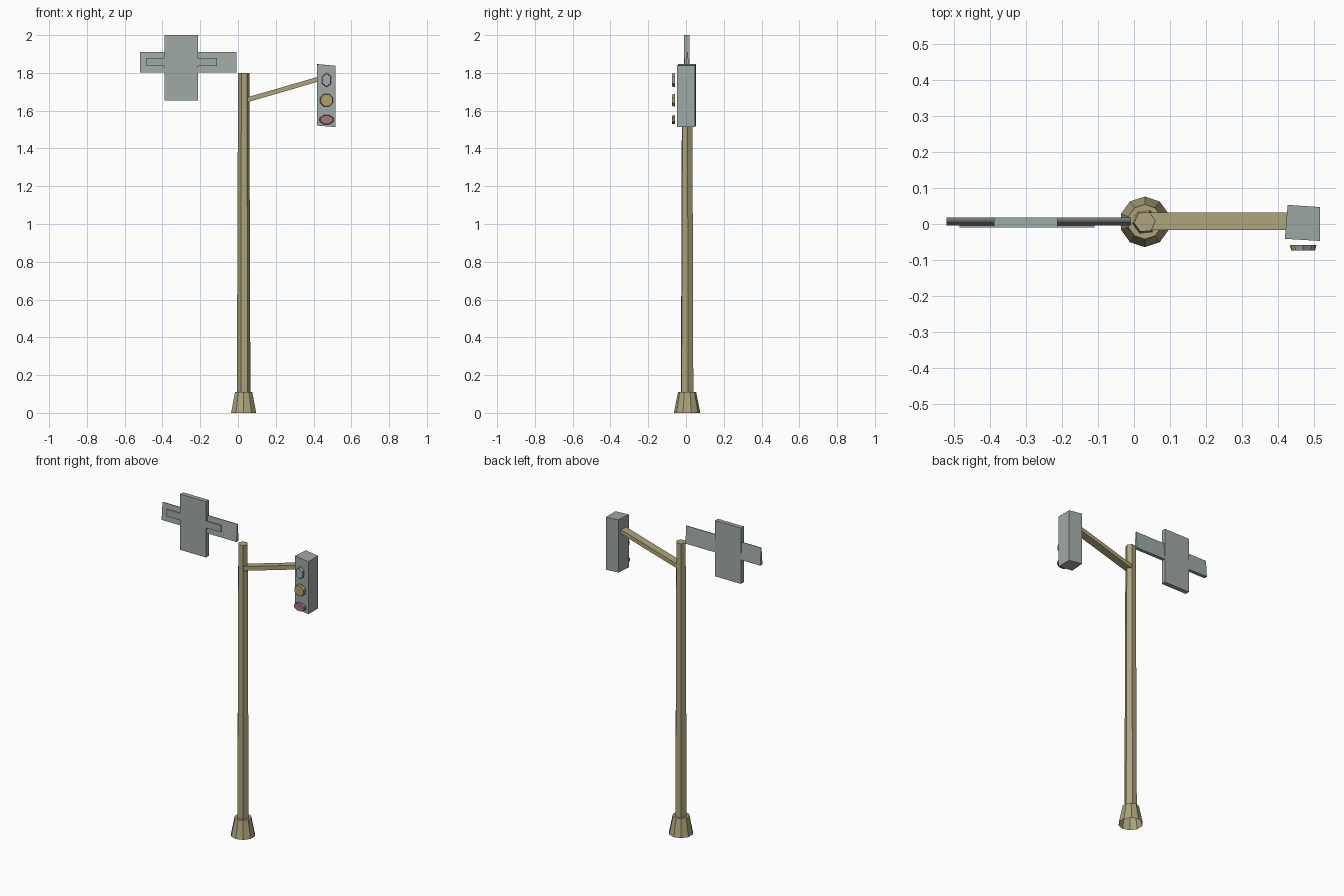
import bpy, bmesh, math
from mathutils import Vector

cube = bpy.data.objects.get("Cube")
if cube:
    bpy.data.objects.remove(cube, do_unlink=True)


def material(name, rgb):
    m = bpy.data.materials.new(name)
    m.use_nodes = True
    m.diffuse_color = (*rgb, 1)
    m.node_tree.nodes["Principled BSDF"].inputs["Base Color"].default_value = (*rgb, 1)
    return m


tan = material("tan_metal", (0.42, 0.37, 0.20))
grey = material("grey_panel", (0.35, 0.40, 0.385))
pale = material("pale_lens", (0.36, 0.40, 0.42))
amber = material("amber_lens", (0.44, 0.35, 0.15))
red = material("red_lens", (0.38, 0.19, 0.17))


def finish(name, bm, mat):
    bmesh.ops.recalc_face_normals(bm, faces=bm.faces)
    mesh = bpy.data.meshes.new(name)
    bm.to_mesh(mesh)
    bm.free()
    mesh.materials.append(mat)
    obj = bpy.data.objects.new(name, mesh)
    bpy.context.collection.objects.link(obj)
    return obj


def box(name, low, high, mat, shape=None):
    """Box between two corners; shape may shift each vertex by its side signs."""
    low, high = Vector(low), Vector(high)
    bm = bmesh.new()
    bmesh.ops.create_cube(bm, size=2)
    for v in bm.verts:
        side = v.co.copy()
        v.co = [(a + b) / 2 + s * (b - a) / 2 for a, b, s in zip(low, high, side)]
        if shape:
            v.co += Vector(shape(side))
    return finish(name, bm, mat)


def rings(name, sides, profile, centre, mat, turn=0, open_bottom=False):
    """Faceted upright shape from (radius, height) pairs."""
    bm = bmesh.new()
    loops = []
    for r, z in profile:
        loops.append([bm.verts.new((centre[0] + r * math.cos(turn + i * math.tau / sides),
                                    centre[1] + r * math.sin(turn + i * math.tau / sides), z))
                      for i in range(sides)])
    for a, b in zip(loops, loops[1:]):
        for i in range(sides):
            j = (i + 1) % sides
            bm.faces.new((a[i], a[j], b[j], b[i]))
    bm.faces.new(loops[-1])
    if not open_bottom:
        bm.faces.new(loops[0])
    return finish(name, bm, mat)


def lens(name, sides, x, z, half_w, half_h, mat, turn):
    """Faceted disc facing the front, slightly narrower at its face."""
    bm = bmesh.new()
    loops = [[bm.verts.new((x + k * half_w * math.cos(turn + i * math.tau / sides), y,
                            z + k * half_h * math.sin(turn + i * math.tau / sides)))
              for i in range(sides)] for k, y in ((1, -0.058), (0.9, -0.073))]
    for i in range(sides):
        j = (i + 1) % sides
        bm.faces.new((loops[0][i], loops[0][j], loops[1][j], loops[1][i]))
    for loop in loops:
        bm.faces.new(loop)
    return finish(name, bm, mat)


# Post and flared foot
axis = (0.03, 0.006)
rings("post_foot", 10, [(0.07, 0), (0.048, 0.11)], axis, tan, math.pi / 10, True)
rings("post", 6, [(0.036, 0.1), (0.03, 1.8)], axis, tan, 0.1)

# Sloping arm: a level bar whose outer end is raised
box("signal_arm", (0.04, -0.016, 1.642), (0.44, 0.032, 1.668), tan,
    lambda s: (0, 0, 0.116 if s.x > 0 else 0))

# Signal housing, slightly skewed
box("signal_housing", (0.422, -0.044, 1.517), (0.515, 0.05, 1.842), grey,
    lambda s: (0.004 * s.y if s.x < 0 else 0, -0.003 * s.x, -0.004 * s.x))

# Signal lenses
lens("upper_lens", 6, 0.469, 1.762, 0.028, 0.038, pale, math.pi / 6)
lens("middle_lens", 8, 0.469, 1.655, 0.037, 0.037, amber, math.pi / 8)
lens("lower_lens", 8, 0.469, 1.552, 0.04, 0.026, red, math.pi / 8)

# Street sign: wedge-shaped bar, upright panel and thin raised strip
box("sign_bar", (-0.52, -0.004, 1.803), (-0.008, 0.018, 1.91), grey,
    lambda s: (0, -0.009 * s.y if s.z > 0 else 0, 0))
box("sign_panel", (-0.388, -0.010, 1.655), (-0.212, 0.018, 2.0), grey)
box("sign_strip", (-0.484, -0.0095, 1.837), (-0.11, -0.004, 1.88), grey)
